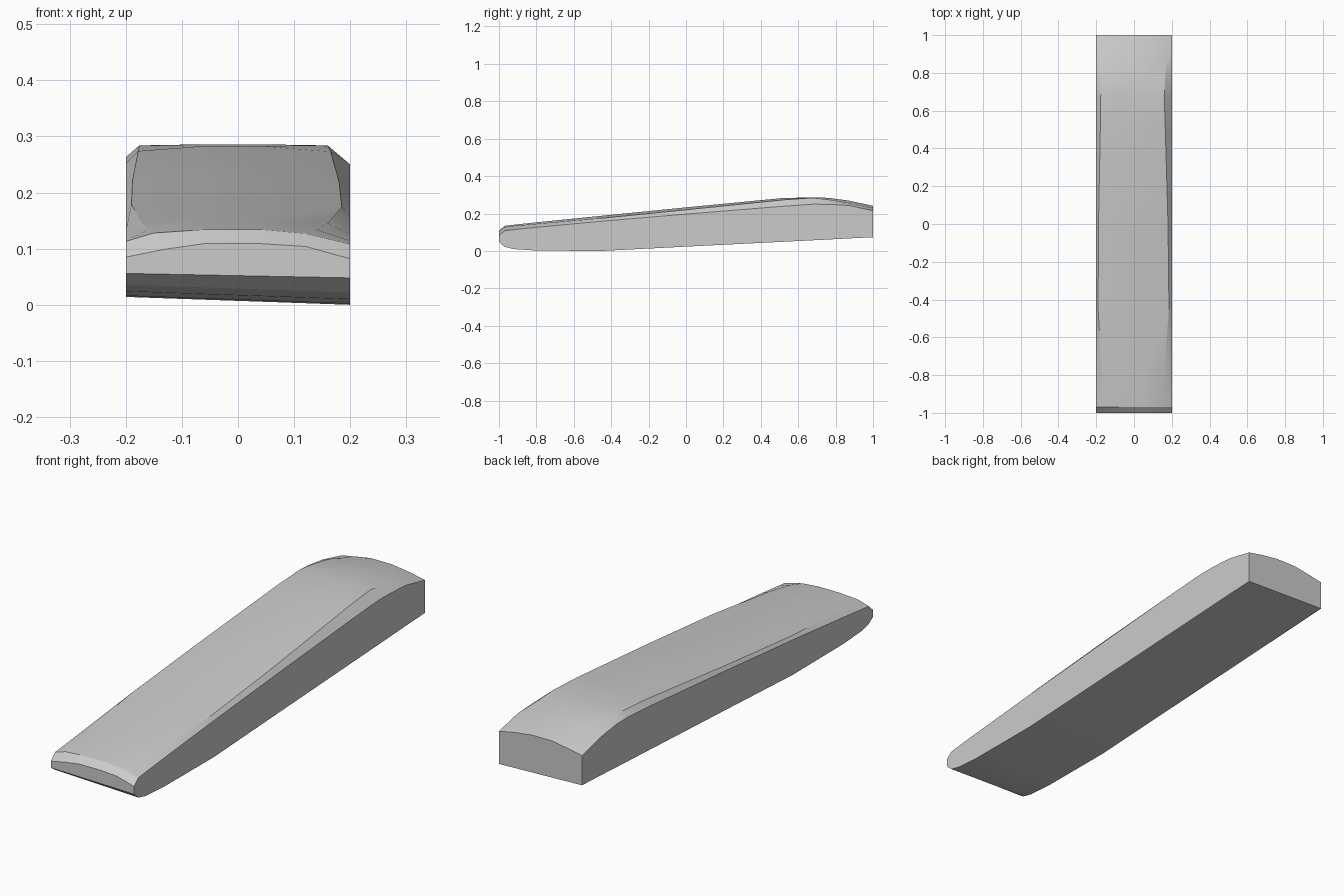
import bpy, bmesh, math

# Sections along the length:
# y, underside, left edge, left shoulder x, z, crown, right shoulder x, z, right edge
SECTIONS = [
    (-1.00, 0.050, 0.087, -0.13, 0.101, 0.111, 0.12, 0.106, 0.084),
    (-0.97, 0.024, 0.115, -0.15, 0.130, 0.136, 0.12, 0.129, 0.110),
    (-0.92, 0.012, 0.120, -0.16, 0.136, 0.142, 0.14, 0.136, 0.116),
    (-0.80, 0.004, 0.133, -0.17, 0.148, 0.155, 0.16, 0.147, 0.128),
    (-0.45, 0.002, 0.168, -0.19, 0.181, 0.190, 0.185, 0.177, 0.161),
    (0.00, 0.025, 0.209, -0.188, 0.224, 0.235, 0.180, 0.222, 0.199),
    (0.52, 0.051, 0.254, -0.178, 0.276, 0.285, 0.165, 0.275, 0.241),
    (0.68, 0.059, 0.265, -0.176, 0.286, 0.288, 0.160, 0.286, 0.252),
    (0.76, 0.063, 0.264, -0.175, 0.278, 0.286, 0.165, 0.276, 0.251),
    (0.87, 0.069, 0.250, -0.17, 0.260, 0.271, 0.17, 0.258, 0.245),
    (1.00, 0.075, 0.218, -0.13, 0.231, 0.243, 0.13, 0.231, 0.217),
]
HALF = 0.2
TILT = 0.014  # underside sits a little higher on the left

bm = bmesh.new()
rings = []
for y, low, el, xl, zl, top, xr, zr, er in SECTIONS:
    lift = TILT if y > -1 else 0.008
    outline = [(-HALF, low + lift), (-HALF, el), (xl, zl), (-0.06, top),
               (0.04, top), (xr, zr), (HALF, er), (HALF, low)]
    rings.append([bm.verts.new((x, y, z)) for x, z in outline])

# Skin between sections, then close both ends
for a, b in zip(rings, rings[1:]):
    n = len(a)
    for i in range(n):
        j = (i + 1) % n
        bm.faces.new((a[i], a[j], b[j], b[i]))
bm.faces.new(rings[0])
bm.faces.new(rings[-1])
bmesh.ops.recalc_face_normals(bm, faces=bm.faces[:])

# Rest the lowest point on the ground
low = min(v.co.z for v in bm.verts)
bmesh.ops.translate(bm, verts=bm.verts[:], vec=(0, 0, -low))

mesh = bpy.data.meshes.new("wedge_body")
bm.to_mesh(mesh)
bm.free()
body = bpy.data.objects.new("wedge_body", mesh)
bpy.context.collection.objects.link(body)

grey = bpy.data.materials.new("light_grey")
grey.diffuse_color = (0.6, 0.6, 0.6, 1)
mesh.materials.append(grey)

# Soft crown, crisp side and end edges
bpy.context.view_layer.objects.active = body
body.select_set(True)
bpy.ops.object.shade_smooth_by_angle(angle=math.radians(20))
